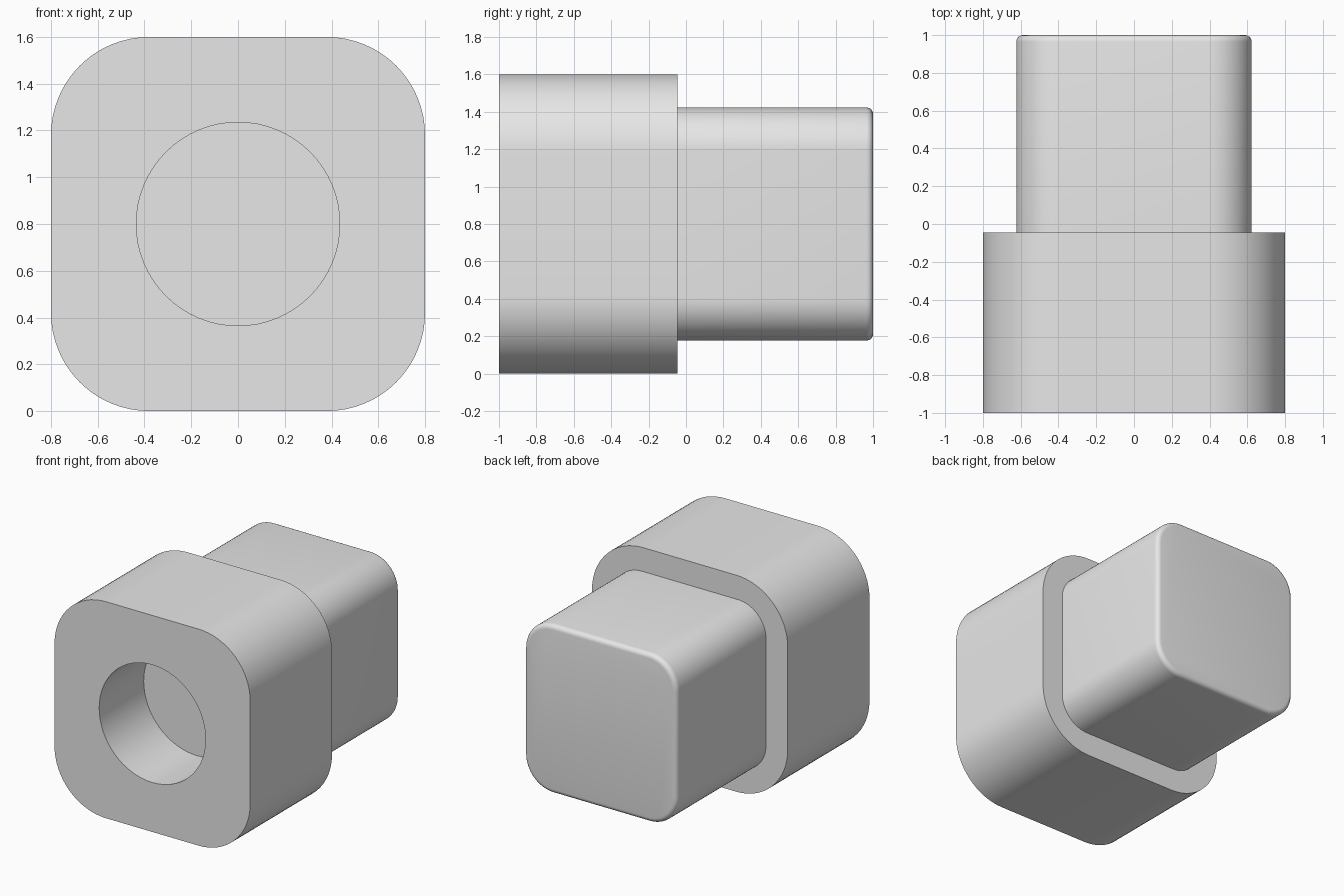
import bpy, bmesh, math
from mathutils import Vector

cube = bpy.data.objects.get("Cube")
if cube:
    bpy.data.objects.remove(cube)

CENTER_Z = 0.8

grey = bpy.data.materials.new("light_grey")
grey.use_nodes = True
grey.diffuse_color = (0.8, 0.8, 0.8, 1)
grey.node_tree.nodes["Principled BSDF"].inputs["Base Color"].default_value = (0.8, 0.8, 0.8, 1)


def rounded_square(half, radius, steps=16):
    """Outline points (x, z) of a square with rounded corners."""
    points = []
    for corner in range(4):
        for i in range(steps + 1):
            a = math.pi / 2 * (corner + i / steps)
            mid = math.pi / 2 * corner + math.pi / 4
            inner = (half - radius) * math.sqrt(2)
            points.append((inner * math.cos(mid) + radius * math.cos(a),
                           inner * math.sin(mid) + radius * math.sin(a)))
    return points


def circle(radius, steps=64):
    return [(radius * math.cos(math.tau * i / steps),
             radius * math.sin(math.tau * i / steps)) for i in range(steps)]


def extrude_along_y(name, outline, y0, y1, end_bevel=0):
    """Solid prism from y0 to y1, with an optional rounded back edge."""
    bm = bmesh.new()
    front = bm.faces.new([bm.verts.new((x, y0, z + CENTER_Z)) for x, z in outline])
    result = bmesh.ops.extrude_face_region(bm, geom=[front], use_keep_orig=True)
    moved = [v for v in result["geom"] if isinstance(v, bmesh.types.BMVert)]
    bmesh.ops.translate(bm, verts=moved, vec=Vector((0, y1 - y0, 0)))
    bmesh.ops.recalc_face_normals(bm, faces=bm.faces)
    if end_bevel:
        rim = [e for e in bm.edges if all(abs(v.co.y - y1) < 1e-5 for v in e.verts)]
        bmesh.ops.bevel(bm, geom=rim, offset=end_bevel, segments=5,
                        profile=0.5, affect='EDGES')
    mesh = bpy.data.meshes.new(name)
    bm.to_mesh(mesh)
    bm.free()
    mesh.materials.append(grey)
    obj = bpy.data.objects.new(name, mesh)
    bpy.context.collection.objects.link(obj)
    return obj


def smooth(obj):
    bpy.ops.object.select_all(action='DESELECT')
    obj.select_set(True)
    bpy.context.view_layer.objects.active = obj
    bpy.ops.object.shade_smooth_by_angle(angle=math.radians(30))


# Large front block and narrower plug behind it
collar = extrude_along_y("collar", rounded_square(0.8, 0.42), -1, -0.045)
plug = extrude_along_y("plug", rounded_square(0.623, 0.23), -0.045, 1, 0.035)

# Blind round socket in the front face
cutter = extrude_along_y("socket_cutter", circle(0.435), -1.2, -0.48)
cutter.hide_render = True
cutter.hide_set(True)
cut = collar.modifiers.new("socket", 'BOOLEAN')
cut.operation = 'DIFFERENCE'
cut.solver = 'EXACT'
cut.object = cutter
bpy.context.view_layer.objects.active = collar
bpy.ops.object.modifier_apply(modifier=cut.name)
bpy.data.objects.remove(cutter)

for part in (collar, plug):
    smooth(part)
